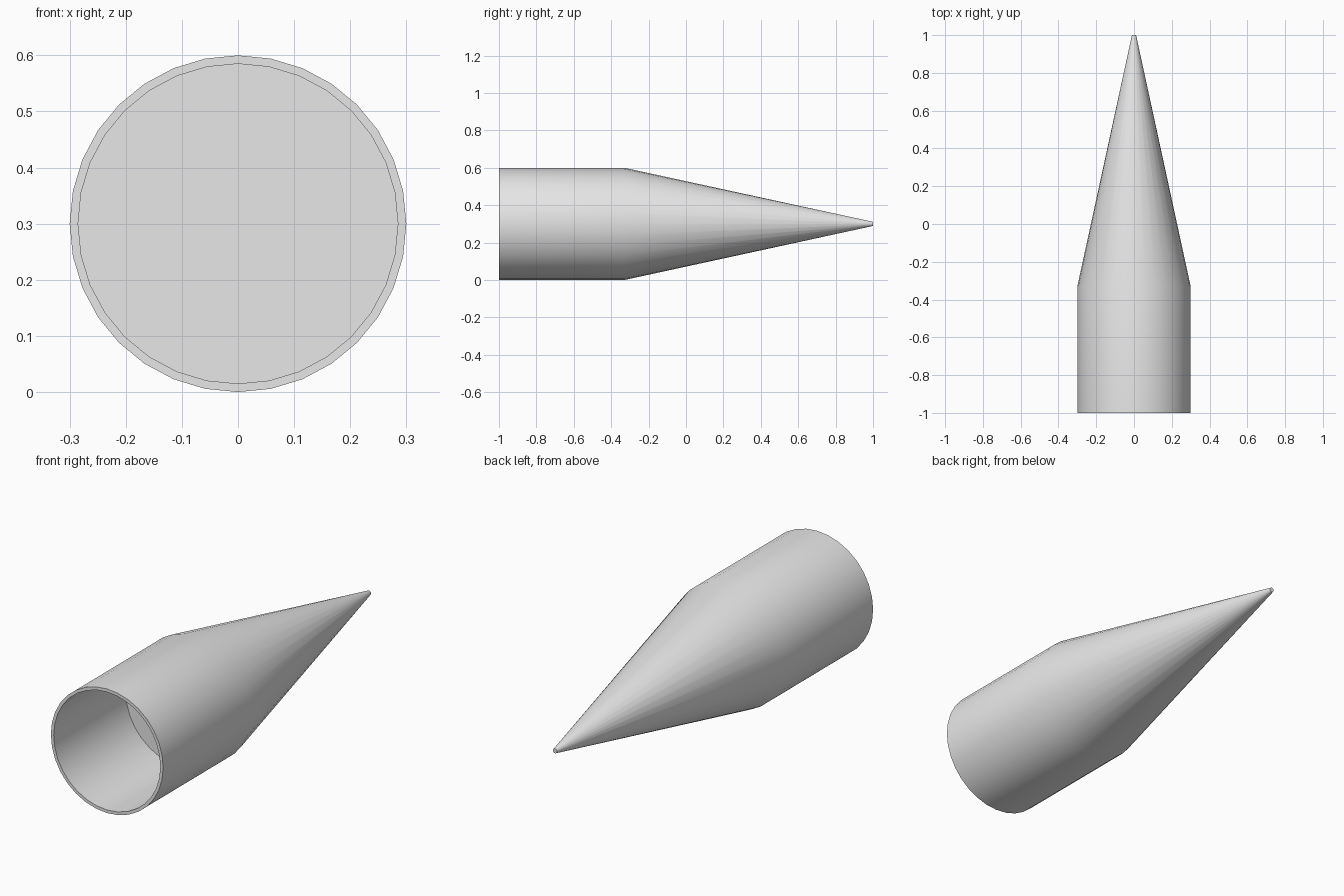
import bpy
import bmesh
from math import sin, cos, tau

cube = bpy.data.objects.get("Cube")
if cube:
    bpy.data.objects.remove(cube, do_unlink=True)

SIDES = 32
RADIUS = 0.3
BORE = 0.285

# Plain grey material
grey = bpy.data.materials.new("light_grey")
grey.use_nodes = True
colour = (0.8, 0.8, 0.8, 1)
grey.diffuse_color = colour
grey.node_tree.nodes["Principled BSDF"].inputs["Base Color"].default_value = colour


def lathe(name, profile, material):
    """Turn (radius, y) points around the lengthwise axis and cap both ends."""
    bm = bmesh.new()
    rings = []
    for radius, y in profile:
        rings.append([bm.verts.new((radius * sin(tau * i / SIDES), y,
                                    RADIUS + radius * cos(tau * i / SIDES)))
                      for i in range(SIDES)])
    for a, b in zip(rings, rings[1:]):
        for i in range(SIDES):
            j = (i + 1) % SIDES
            bm.faces.new((a[i], a[j], b[j], b[i]))
    bm.faces.new(rings[0])
    bm.faces.new(rings[-1])
    bmesh.ops.recalc_face_normals(bm, faces=bm.faces)
    mesh = bpy.data.meshes.new(name)
    bm.to_mesh(mesh)
    bm.free()
    mesh.materials.append(material)
    obj = bpy.data.objects.new(name, mesh)
    bpy.context.collection.objects.link(obj)
    return obj


# Hollow sleeve with a flat floor in the bore, tapering to a blunt point
cone = lathe("hollow_pointed_cap", [
    (BORE, -0.45),      # floor of the bore
    (BORE, -1),         # inner rim
    (RADIUS, -1),       # outer rim
    (RADIUS, -0.33),    # shoulder
    (0.011, 1),         # blunt tip
], grey)

# Smooth walls, crisp rim, floor and tip
bpy.ops.object.select_all(action="DESELECT")
cone.select_set(True)
bpy.context.view_layer.objects.active = cone
bpy.ops.object.shade_smooth_by_angle()
